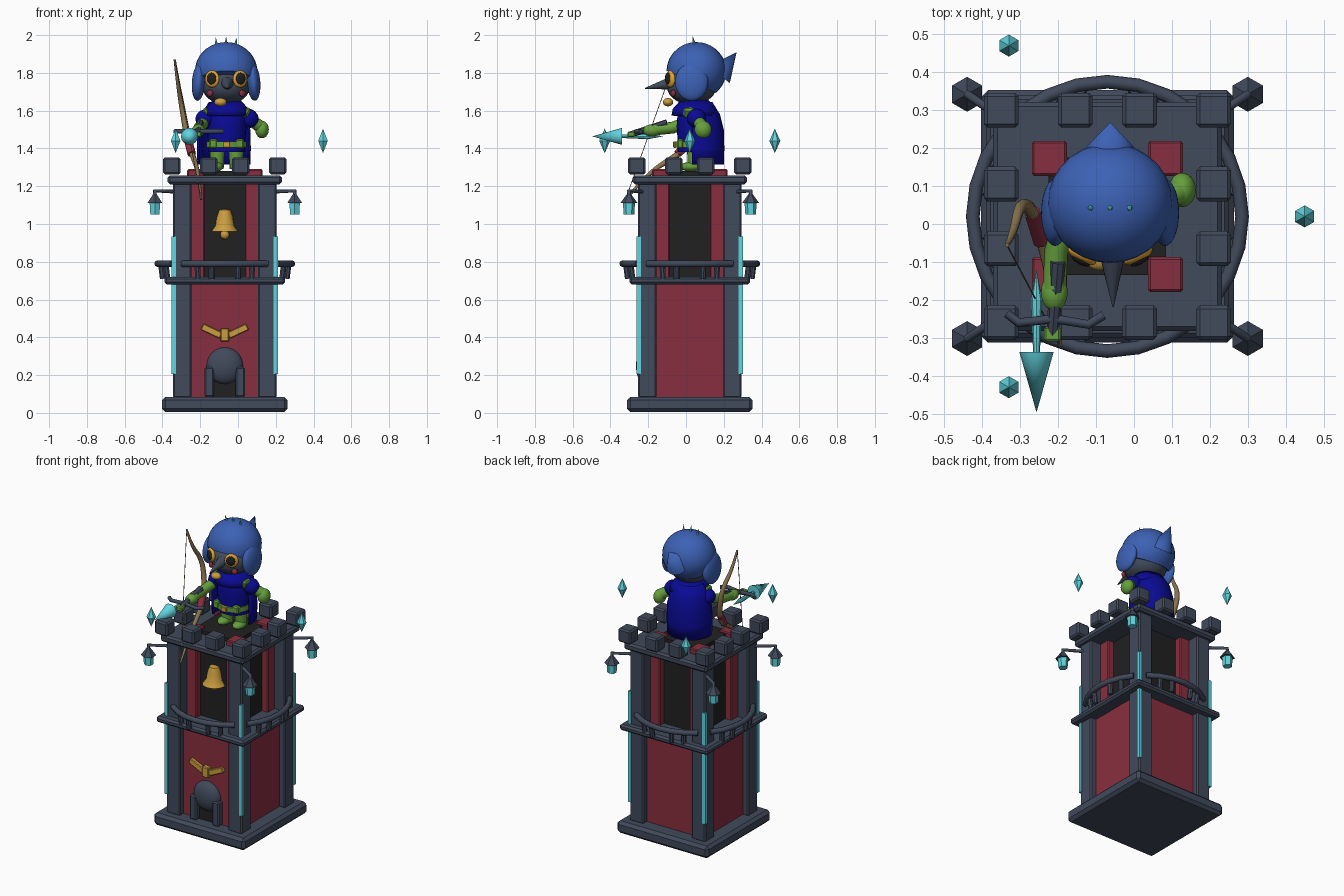
import bpy, bmesh, math
from mathutils import Vector, Matrix, Euler

if "Cube" in bpy.data.objects:
    bpy.data.objects.remove(bpy.data.objects["Cube"])

CX, CY = -0.07, 0.02  # tower axis


def material(name, r, g, b):
    m = bpy.data.materials.new(name)
    m.use_nodes = True
    m.diffuse_color = (r, g, b, 1)
    m.node_tree.nodes["Principled BSDF"].inputs["Base Color"].default_value = (r, g, b, 1)
    return m


SLATE = material("slate", 0.052, 0.068, 0.105)
RED = material("dark red", 0.25, 0.028, 0.05)
BLACK = material("near black", 0.015, 0.015, 0.016)
GOLD = material("gold", 0.6, 0.34, 0.05)
CYAN = material("crystal cyan", 0.12, 0.66, 0.74)
BLUE = material("feather blue", 0.045, 0.12, 0.46)
NAVY = material("cloak navy", 0.003, 0.003, 0.3)
GREEN = material("leaf green", 0.13, 0.35, 0.045)
TAN = material("bow wood", 0.26, 0.18, 0.08)
AMBER = material("eye amber", 0.8, 0.38, 0.03)


def finish(name, bm, mat, smooth=None):
    bmesh.ops.remove_doubles(bm, verts=bm.verts, dist=1e-5)
    bmesh.ops.recalc_face_normals(bm, faces=bm.faces)
    me = bpy.data.meshes.new(name)
    bm.to_mesh(me)
    bm.free()
    me.materials.append(mat)
    if smooth:
        me.polygons.foreach_set("use_smooth", [True] * len(me.polygons))
        me.set_sharp_from_angle(angle=math.radians(smooth))
    ob = bpy.data.objects.new(name, me)
    bpy.context.collection.objects.link(ob)
    return ob


def box(name, c, size, mat, bevel=0.0, rot=(0, 0, 0)):
    bm = bmesh.new()
    bmesh.ops.create_cube(bm, size=1)
    bmesh.ops.scale(bm, vec=size, verts=bm.verts)
    if bevel:
        bmesh.ops.bevel(bm, geom=bm.edges[:], offset=bevel, segments=1, affect='EDGES')
    bm.transform(Matrix.Translation(c) @ Euler(rot).to_matrix().to_4x4())
    return finish(name, bm, mat)


def slab(name, half, z0, z1, mat, bevel=0.0):
    return box(name, (CX, CY, (z0 + z1) / 2), (half * 2, half * 2, z1 - z0), mat, bevel)


def ball(name, c, r, mat, rot=(0, 0, 0), cut=None):
    bm = bmesh.new()
    bmesh.ops.create_uvsphere(bm, u_segments=28, v_segments=18, radius=1)
    bmesh.ops.scale(bm, vec=r, verts=bm.verts)
    bm.transform(Matrix.Translation(c) @ Euler(rot).to_matrix().to_4x4())
    if cut:  # keep the side the plane normal points to
        geom = bm.verts[:] + bm.edges[:] + bm.faces[:]
        res = bmesh.ops.bisect_plane(bm, geom=geom, plane_co=cut[0], plane_no=cut[1], clear_inner=True)
        rim = [e for e in res["geom_cut"] if isinstance(e, bmesh.types.BMEdge)]
        bmesh.ops.edgeloop_fill(bm, edges=rim)
    return finish(name, bm, mat, 50)


def tube(name, p, q, r1, r2, mat, n=16, smooth=40):
    p, q = Vector(p), Vector(q)
    bm = bmesh.new()
    bmesh.ops.create_cone(bm, cap_ends=True, segments=n, radius1=r1, radius2=r2, depth=(q - p).length)
    turn = (q - p).to_track_quat('Z', 'Y').to_matrix().to_4x4()
    bm.transform(Matrix.Translation((p + q) / 2) @ turn)
    return finish(name, bm, mat, smooth)


def lathe(name, c, profile, mat, n=24, a0=0, a1=360, sy=1.0, thick=0.0):
    bm = bmesh.new()
    rings = []
    for r, z in profile:
        angles = [math.radians(a0 + (a1 - a0) * i / n) for i in range(n + 1)]
        rings.append([bm.verts.new((c[0] + r * math.cos(a), c[1] + r * sy * math.sin(a), z)) for a in angles])
    for lo, hi in zip(rings, rings[1:]):
        for i in range(n):
            bm.faces.new((lo[i], lo[i + 1], hi[i + 1], hi[i]))
    ob = finish(name, bm, mat, 45)
    if thick:
        ob.modifiers.new("thickness", 'SOLIDIFY').thickness = thick
    return ob


def path(name, pts, r, mat, taper=None, kind='POLY'):
    cu = bpy.data.curves.new(name, 'CURVE')
    cu.dimensions, cu.bevel_depth, cu.bevel_resolution = '3D', r, 2
    cu.use_fill_caps = True
    sp = cu.splines.new(kind)
    sp.points.add(len(pts) - 1)
    for i, co in enumerate(pts):
        sp.points[i].co = (*co, 1)
        sp.points[i].radius = taper[i] if taper else 1
    if kind == 'NURBS':
        sp.use_endpoint_u, sp.order_u = True, 3
    cu.materials.append(mat)
    ob = bpy.data.objects.new(name, cu)
    bpy.context.collection.objects.link(ob)
    bpy.ops.object.select_all(action='DESELECT')
    ob.select_set(True)
    bpy.context.view_layer.objects.active = ob
    bpy.ops.object.convert(target='MESH')


CORNERS = [(sx, sy) for sx in (-1, 1) for sy in (-1, 1)]

# tower body
slab("base", 0.333, 0.005, 0.085, SLATE, 0.018)
slab("lower_walls", 0.235, 0.08, 0.69, RED)
slab("middle_ledge", 0.32, 0.68, 0.72, SLATE, 0.012)
slab("belfry_core", 0.155, 0.71, 1.28, BLACK)
slab("top_platform", 0.302, 1.21, 1.257, SLATE, 0.012)
for sx, sy in CORNERS:
    x, y = CX + sx * 0.225, CY + sy * 0.225
    box("corner_pillar", (x, y, 0.65), (0.1, 0.1, 1.14), SLATE, 0.008)
    box("glow_strip", (CX + sx * 0.27, CY + sy * 0.27, 0.57), (0.022, 0.022, 0.73), CYAN)
    box("inner_pillar", (CX + sx * 0.153, CY + sy * 0.153, 1.0), (0.092, 0.092, 0.58), RED, 0.006)
    # corner lantern on its arm
    lx, ly = CX + sx * 0.37, CY + sy * 0.322
    path("lantern_arm", [(x, y, 1.17), (lx, ly, 1.175), (lx, ly, 1.14)], 0.011, SLATE)
    tube("lantern_cap", (lx, ly, 1.11), (lx, ly, 1.165), 0.046, 0.006, SLATE, 6, None)
    tube("lantern_glass", (lx, ly, 1.05), (lx, ly, 1.112), 0.028, 0.032, CYAN, 6, None)

# battlements
SPOTS = (-0.28, -0.085, 0.085, 0.28)
for dx in SPOTS:
    for dy in SPOTS:
        if max(abs(dx), abs(dy)) > 0.2:
            box("merlon", (CX + dx, CY + dy, 1.308), (0.092, 0.092, 0.09), SLATE, 0.01)

# curved balcony rails, one per side
for side in range(4):
    def ring(deg, r=0.355):
        a = math.radians(side * 90 + deg)
        return CX + r * math.cos(a), CY + r * math.sin(a)
    path("balcony_rail", [(*ring(d), 0.79) for d in range(-39, 40, 13)], 0.018, SLATE)
    for d in (-25, -12, 12, 25):
        tube("rail_post", (*ring(d, 0.335), 0.71), (*ring(d, 0.345), 0.79), 0.016, 0.016, SLATE, 8)

# bell
by = CY - 0.165
lathe("bell", (CX, by), [(0, 1.08), (0.03, 1.075), (0.042, 1.04), (0.05, 0.99), (0.072, 0.96), (0, 0.965)], GOLD)
ball("bell_clapper", (CX, by, 0.943), (0.024,) * 3, GOLD)

# doorway and wing emblem
dy = CY - 0.235
box("door_opening", (CX, dy, 0.17), (0.18, 0.01, 0.17), BLACK)
ball("door_arch", (CX, dy, 0.25), (0.096, 0.05, 0.097), SLATE)
for s in (-1, 1):
    box("door_post", (CX + s * 0.082, dy - 0.01, 0.163), (0.05, 0.06, 0.16), SLATE, 0.008)
    box("emblem_wing", (CX + s * 0.07, dy - 0.008, 0.433), (0.11, 0.025, 0.036), GOLD, 0.004, (0, -s * 0.44, 0))
box("emblem_centre", (CX, dy - 0.012, 0.413), (0.046, 0.035, 0.07), GOLD, 0.005)

# floating crystals
for deg in (0, 120, 240):
    a = math.radians(deg)
    x, y = CX + 0.52 * math.cos(a), CY + 0.52 * math.sin(a)
    for s in (-1, 1):
        tube("crystal_half", (x, y, 1.44), (x, y, 1.44 + s * 0.065), 0.029, 0, CYAN, 6, None)

# bird archer: legs, tunic, belt
BX, BY = -0.06, 0.045
for s in (-1, 1):
    tube("leg", (BX + s * 0.05, BY, 1.29), (BX + s * 0.05, BY, 1.43), 0.034, 0.042, GREEN)
    ball("shoe", (BX + s * 0.055, BY - 0.02, 1.303), (0.036, 0.056, 0.025), GREEN)
    box("belt_pouch", (BX + s * 0.07, BY - 0.075, 1.425), (0.045, 0.035, 0.05), GREEN, 0.008)
    box("shoulder_strap", (BX + s * 0.105, BY - 0.03, 1.59), (0.03, 0.06, 0.055), GREEN, 0.01, (0, s * 0.5, 0))
lathe("tunic", (BX, BY), [(0, 1.38), (0.1, 1.38), (0.1, 1.45), (0.105, 1.52), (0.1, 1.58), (0.06, 1.65)], NAVY, sy=0.9)
tube("belt", (BX, BY, 1.405), (BX, BY, 1.437), 0.106, 0.106, GREEN, 24)
box("belt_buckle", (BX, BY - 0.105, 1.42), (0.04, 0.015, 0.035), GOLD, 0.004)
lathe("hood_collar", (BX, BY), [(0.122, 1.575), (0.115, 1.61), (0.07, 1.66)], NAVY, thick=0.012)
lathe("cape", (-0.075, 0.06), [(0.14, 1.315), (0.143, 1.4), (0.14, 1.5), (0.12, 1.58), (0.08, 1.645)],
      NAVY, n=18, a0=-12, a1=192, thick=0.01)

# arms
ball("left_sleeve", (0.055, 0.055, 1.56), (0.055, 0.05, 0.05), NAVY, (0, 0.5, 0))
tube("left_forearm", (0.07, 0.06, 1.55), (0.125, 0.09, 1.51), 0.03, 0.034, GREEN)
ball("left_glove", (0.127, 0.09, 1.5), (0.036, 0.045, 0.046), GREEN)
ball("right_sleeve", (-0.175, 0.03, 1.555), (0.05, 0.055, 0.05), NAVY)
path("right_forearm", [(-0.18, 0.01, 1.54), (-0.205, -0.07, 1.51), (-0.21, -0.17, 1.5)], 0.031, GREEN)
ball("right_glove", (-0.21, -0.18, 1.495), (0.035, 0.05, 0.032), GREEN)

# crossbow with its bolt
tube("crossbow_stock", (-0.2, -0.1, 1.535), (-0.215, -0.29, 1.475), 0.02, 0.016, SLATE, 8)
box("crossbow_grip", (-0.215, -0.29, 1.475), (0.045, 0.04, 0.03), GREEN, 0.006)
path("crossbow_limbs", [(-0.335, -0.235, 1.49), (-0.305, -0.26, 1.49), (-0.21, -0.25, 1.49),
                        (-0.12, -0.265, 1.49), (-0.08, -0.24, 1.49)], 0.012, SLATE)
tube("bolt_head", (-0.257, -0.338, 1.464), (-0.257, -0.497, 1.464), 0.045, 0, CYAN)
tube("bolt_shaft", (-0.257, -0.2, 1.464), (-0.257, -0.34, 1.464), 0.015, 0.009, CYAN, 8)
tube("bolt_tail", (-0.257, -0.2, 1.464), (-0.257, -0.12, 1.464), 0.015, 0, CYAN, 8)

# longbow with string and grip
BOW = [(-0.335, -0.055, 1.87), (-0.32, -0.03, 1.76), (-0.3, 0.055, 1.64), (-0.275, 0.045, 1.5),
       (-0.255, 0, 1.4), (-0.235, -0.07, 1.35), (-0.21, -0.2, 1.27), (-0.195, -0.32, 1.13)]
path("longbow", BOW, 0.015, TAN, (0.4, 0.7, 1, 1.2, 1.2, 1, 0.7, 0.4), 'NURBS')
path("bow_string", [BOW[0], BOW[-1]], 0.002, TAN)
tube("bow_grip", (-0.268, 0.03, 1.46), (-0.245, -0.045, 1.37), 0.022, 0.022, RED, 10)

# head
HX = -0.063
ball("face", (HX, 0.03, 1.725), (0.125, 0.13, 0.092), SLATE)
ball("feather_hood", (HX, 0.055, 1.81), (0.165, 0.158, 0.153), BLUE, cut=((HX, -0.1, 1.81), (0, 0.45, 1)))
tube("crest", (HX, 0.175, 1.79), (HX, 0.268, 1.91), 0.072, 0, BLUE, 24)
tube("beak", (HX + 0.006, -0.08, 1.745), (HX + 0.008, -0.218, 1.718), 0.034, 0.002, SLATE)
ball("throat_bell", (-0.093, -0.095, 1.645), (0.033, 0.027, 0.022), GOLD)
for s in (-1, 1):
    ball("ear_flap", (HX + s * 0.145, 0.03, 1.752), (0.036, 0.088, 0.1), BLUE, (0, s * -0.08, 0))
    turn = (0, 0, s * 0.5)
    ball("eye", (HX + s * 0.074, -0.083, 1.768), (0.042, 0.018, 0.045), AMBER, turn)
    ball("pupil", (HX + s * 0.077, -0.095, 1.77), (0.028, 0.012, 0.031), BLACK, turn)
    ball("cheek", (HX + s * 0.086, -0.068, 1.692), (0.018, 0.012, 0.018), RED, turn)
for dx in (-0.05, 0, 0.05):
    z = 1.948 - 0.12 * abs(dx)
    tube("crown_spike", (HX + dx, 0.045, z), (HX + dx * 1.1, 0.035, z + 0.047), 0.01, 0, CYAN, 6, None)
